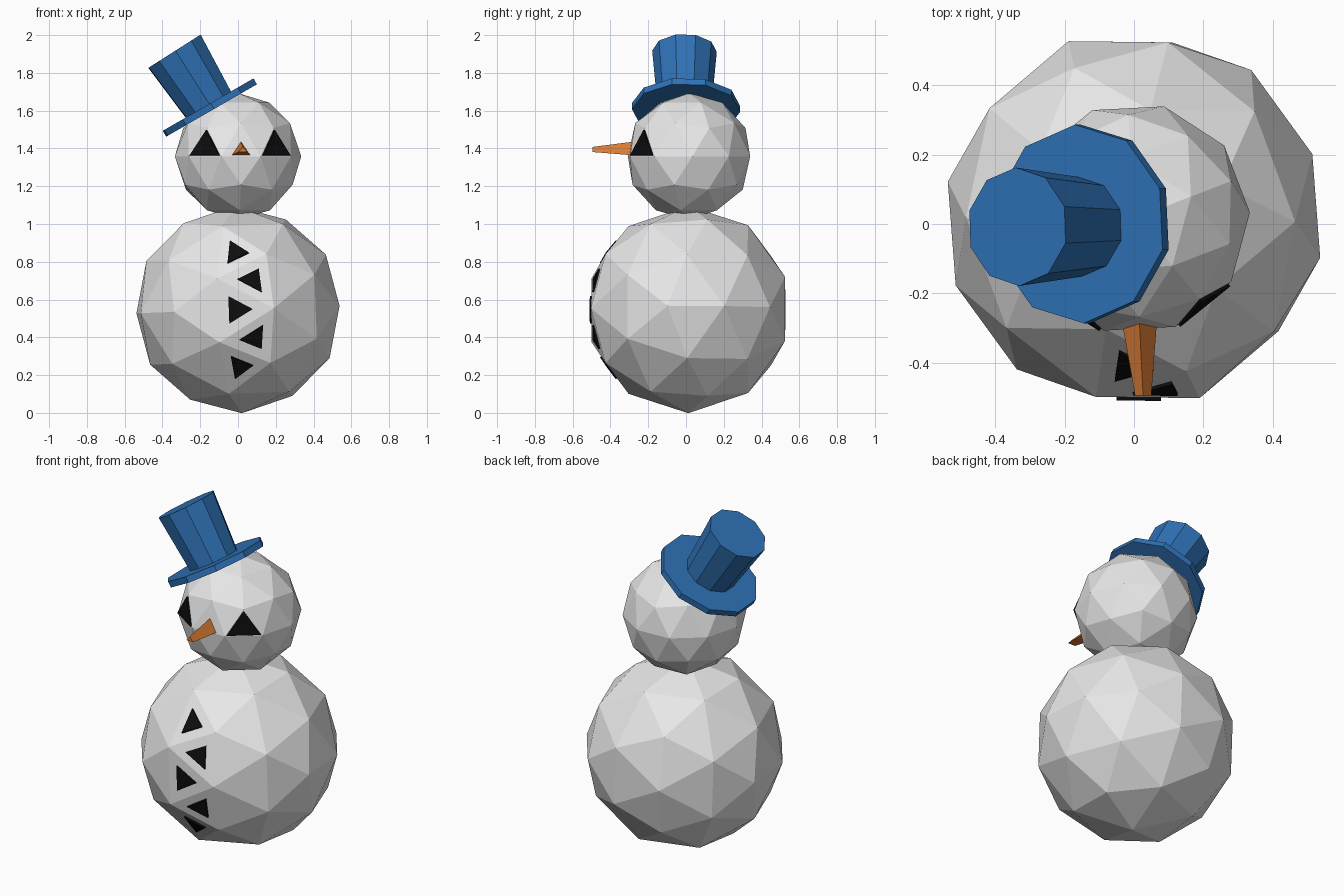
import bpy, bmesh, math
from mathutils import Matrix, Vector

if "Cube" in bpy.data.objects:
    bpy.data.objects.remove(bpy.data.objects["Cube"])

rad = math.radians


def material(name, rgb):
    m = bpy.data.materials.new(name)
    m.diffuse_color = (*rgb, 1)
    m.use_nodes = True
    m.node_tree.nodes["Principled BSDF"].inputs["Base Color"].default_value = m.diffuse_color
    return m


SNOW = material("snow white", (0.8, 0.8, 0.8))
BLUE = material("hat blue", (0.028, 0.168, 0.468))
ORANGE = material("carrot orange", (0.70, 0.20, 0.035))
COAL = material("coal black", (0.004, 0.004, 0.004))


def finish(bm, name, mat):
    bmesh.ops.recalc_face_normals(bm, faces=bm.faces)
    me = bpy.data.meshes.new(name)
    bm.to_mesh(me)
    bm.free()
    me.materials.append(mat)
    ob = bpy.data.objects.new(name, me)
    bpy.context.collection.objects.link(ob)
    return ob


def snowball(name, centre, radius, rot):
    bm = bmesh.new()
    bmesh.ops.create_icosphere(bm, subdivisions=2, radius=radius,
                               matrix=Matrix.Translation(centre) @ rot)
    return finish(bm, name, SNOW)


def loft(name, rings, mat):
    """Closed solid joining two rings of points."""
    bm = bmesh.new()
    a, b = [[bm.verts.new(p) for p in ring] for ring in rings]
    n = len(a)
    bm.faces.new(a)
    bm.faces.new(b)
    for i in range(n):
        j = (i + 1) % n
        bm.faces.new((a[i], a[j], b[j], b[i]))
    return finish(bm, name, mat)


def face_plate(name, ball, target, scale, lift=0.0095):
    """Thin coal plate: shrunken copy of the ball's facet nearest the target."""
    me = ball.data
    f = min(me.polygons, key=lambda p: (p.center - Vector(target)).length)
    pts = [f.center + (me.vertices[i].co - f.center) * scale for i in f.vertices]
    loft(name, (pts, [p + f.normal * lift for p in pts]), COAL)


def frustum(name, base, r1, r2, height, tilt, spin):
    """Ten-sided hat part, leaning towards -x."""
    m = Matrix.Translation(base) @ Matrix.Rotation(-rad(tilt), 4, 'Y')
    rings = [[m @ Vector((r * math.cos(t), r * math.sin(t), z))
              for t in (rad(18 + spin + 36 * i) for i in range(10))]
             for r, z in ((r1, 0), (r2, height))]
    loft(name, rings, BLUE)


# Snowballs: the body rests on an edge midpoint, slightly leaning
body = snowball("body", (0, 0.0125, 0.547), 0.549,
                Matrix.Rotation(rad(-2.1), 4, 'Y') @ Matrix.Rotation(rad(20.2), 4, 'Z')
                @ Matrix.Rotation(rad(-31.72), 4, 'Y'))
head = snowball("head", (0, 0.016, 1.358), 0.335, Matrix.Rotation(rad(21), 4, 'Z'))

# Buttons in a zigzag of facets down the front
for i, t in enumerate([(-.02, -.43, .853), (.08, -.48, .705), (-.01, -.505, .55),
                       (.09, -.48, .39), (.01, -.42, .245)]):
    face_plate(f"button_{i + 1}", body, t, 0.43)

# Eyes
for side, t in (("left", (.195, -.225, 1.41)), ("right", (-.169, -.244, 1.41))):
    face_plate(f"eye_{side}", head, t, 0.9)

# Carrot nose, blunt and three-sided
loft("nose", ([(-.037, -.27, 1.363), (.067, -.27, 1.363), (.015, -.27, 1.437)],
              [(.003, -.495, 1.381), (.05, -.495, 1.381), (.026, -.495, 1.408)]), ORANGE)

# Top hat
frustum("hat_brim", (-.140, 0, 1.601), 0.287, 0.287, 0.036, 30, 3)
frustum("hat_crown", (-.150, -.008, 1.622), 0.143, 0.171, 0.347, 32.5, 2)
